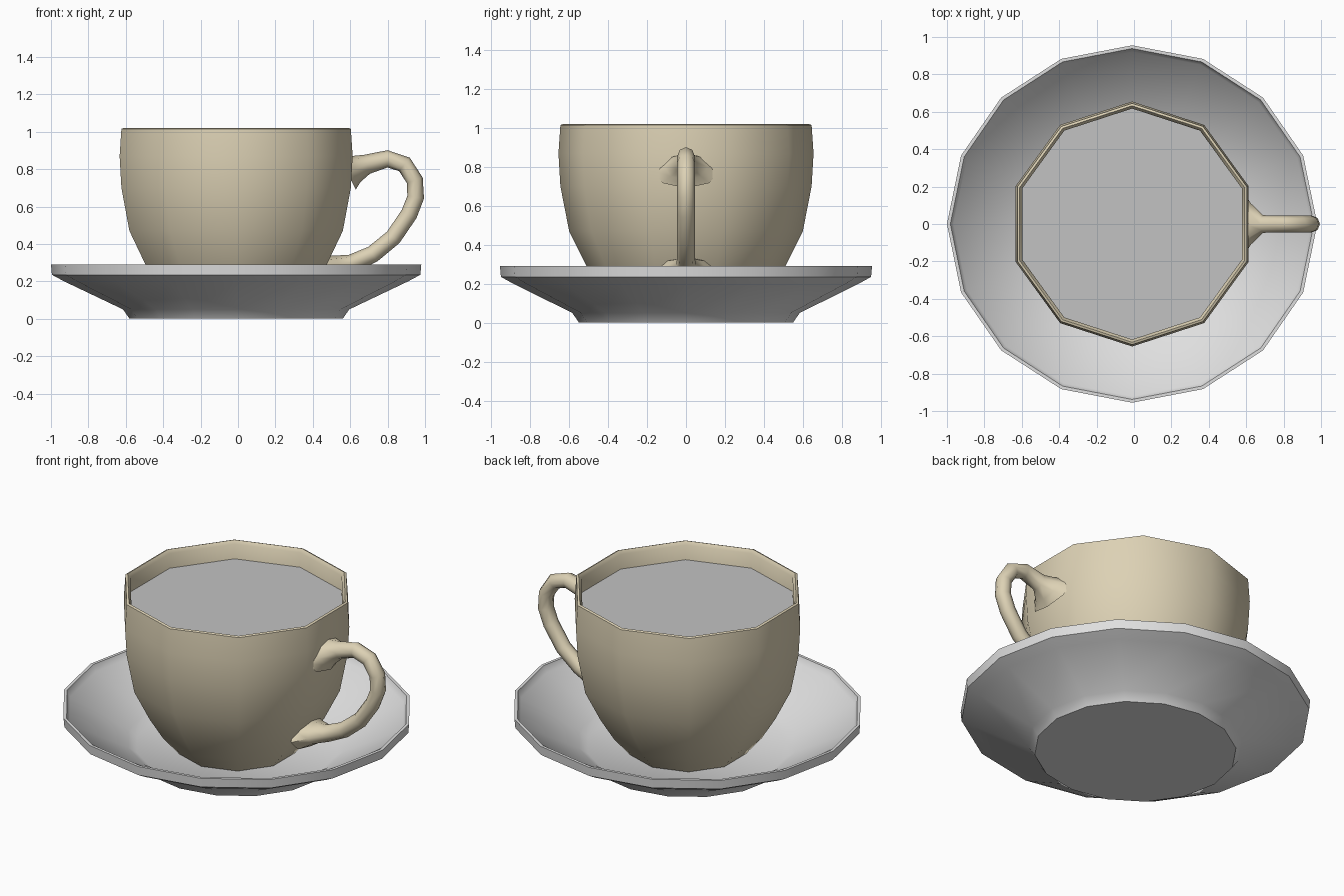
import bpy, bmesh
from math import sin, cos, pi, radians
from mathutils import Vector

cube = bpy.data.objects.get("Cube")
if cube:
    bpy.data.objects.remove(cube, do_unlink=True)


def material(name, rgb):
    mat = bpy.data.materials.new(name)
    mat.use_nodes = True
    mat.diffuse_color = (*rgb, 1)
    mat.node_tree.nodes["Principled BSDF"].inputs["Base Color"].default_value = (*rgb, 1)
    return mat


cream = material("cream glaze", (0.72, 0.64, 0.46))
white = material("white glaze", (0.74, 0.74, 0.74))
grey = material("grey liquid", (0.54, 0.54, 0.54))


def loft(name, rings, mat, angle):
    """Skin a list of point rings, cap both ends and shade by angle."""
    bm = bmesh.new()
    loops = [[bm.verts.new(p) for p in ring] for ring in rings]
    n = len(loops[0])
    for a, b in zip(loops, loops[1:]):
        for i in range(n):
            j = (i + 1) % n
            bm.faces.new((a[i], a[j], b[j], b[i]))
    bm.faces.new(loops[0][::-1])
    bm.faces.new(loops[-1])
    bmesh.ops.recalc_face_normals(bm, faces=bm.faces)
    mesh = bpy.data.meshes.new(name)
    bm.to_mesh(mesh)
    bm.free()
    mesh.materials.append(mat)
    mesh.shade_smooth()
    mesh.set_sharp_from_angle(angle=radians(angle))
    obj = bpy.data.objects.new(name, mesh)
    bpy.context.collection.objects.link(obj)
    return obj


CENTRE = -0.01


def circle(r, z, sides, squash=1.0):
    """Ring with a corner pointing to the back."""
    turns = [pi / 2 + 2 * pi * i / sides for i in range(sides)]
    return [(CENTRE + r * cos(t), r * squash * sin(t), z) for t in turns]


# Saucer: foot, flared underside, upright rim, sloping inside, flat floor
saucer_profile = [(0.57, 0), (0.605, 0.05), (0.92, 0.2), (0.985, 0.235), (0.99, 0.29),
                  (0.972, 0.29), (0.955, 0.25), (0.62, 0.085), (0.57, 0.05)]
loft("saucer", [circle(r, z, 16, 0.965) for r, z in saucer_profile], white, 50)

# Cup: outer wall, rim, then inner wall and floor
cup_profile = [(0.34, 0.055), (0.36, 0.08), (0.43, 0.16), (0.51, 0.29), (0.6, 0.47),
               (0.645, 0.7), (0.655, 0.87), (0.645, 1.015), (0.632, 1.02),
               (0.617, 1.0), (0.617, 0.85), (0.56, 0.47), (0.31, 0.1)]
loft("cup", [circle(r, z, 10) for r, z in cup_profile], cream, 50)

# Liquid surface
loft("liquid", [circle(0.618, z, 10) for z in (0.905, 0.91)], grey, 30)

# Handle: x, z, half width across, half thickness; flared where it joins the cup
handle_path = [(0.585, 0.78, 0.17, 0.1), (0.625, 0.8, 0.11, 0.075), (0.69, 0.826, 0.047, 0.053),
               (0.8, 0.855, 0.045, 0.046), (0.89, 0.825, 0.045, 0.046), (0.945, 0.74, 0.045, 0.045),
               (0.95, 0.65, 0.045, 0.045), (0.915, 0.56, 0.045, 0.045), (0.83, 0.435, 0.045, 0.045),
               (0.72, 0.345, 0.045, 0.046), (0.61, 0.295, 0.05, 0.05), (0.54, 0.28, 0.1, 0.06),
               (0.47, 0.26, 0.16, 0.08)]
points = [Vector((x, 0, z)) for x, z, _, _ in handle_path]
rings = []
for i, (_, _, wide, thick) in enumerate(handle_path):
    along = (points[min(i + 1, len(points) - 1)] - points[max(i - 1, 0)]).normalized()
    across = Vector((0, 1, 0))
    out = along.cross(across)
    rings.append([points[i] + across * wide * cos(2 * pi * k / 8) + out * thick * sin(2 * pi * k / 8)
                  for k in range(8)])
loft("handle", rings, cream, 60)
